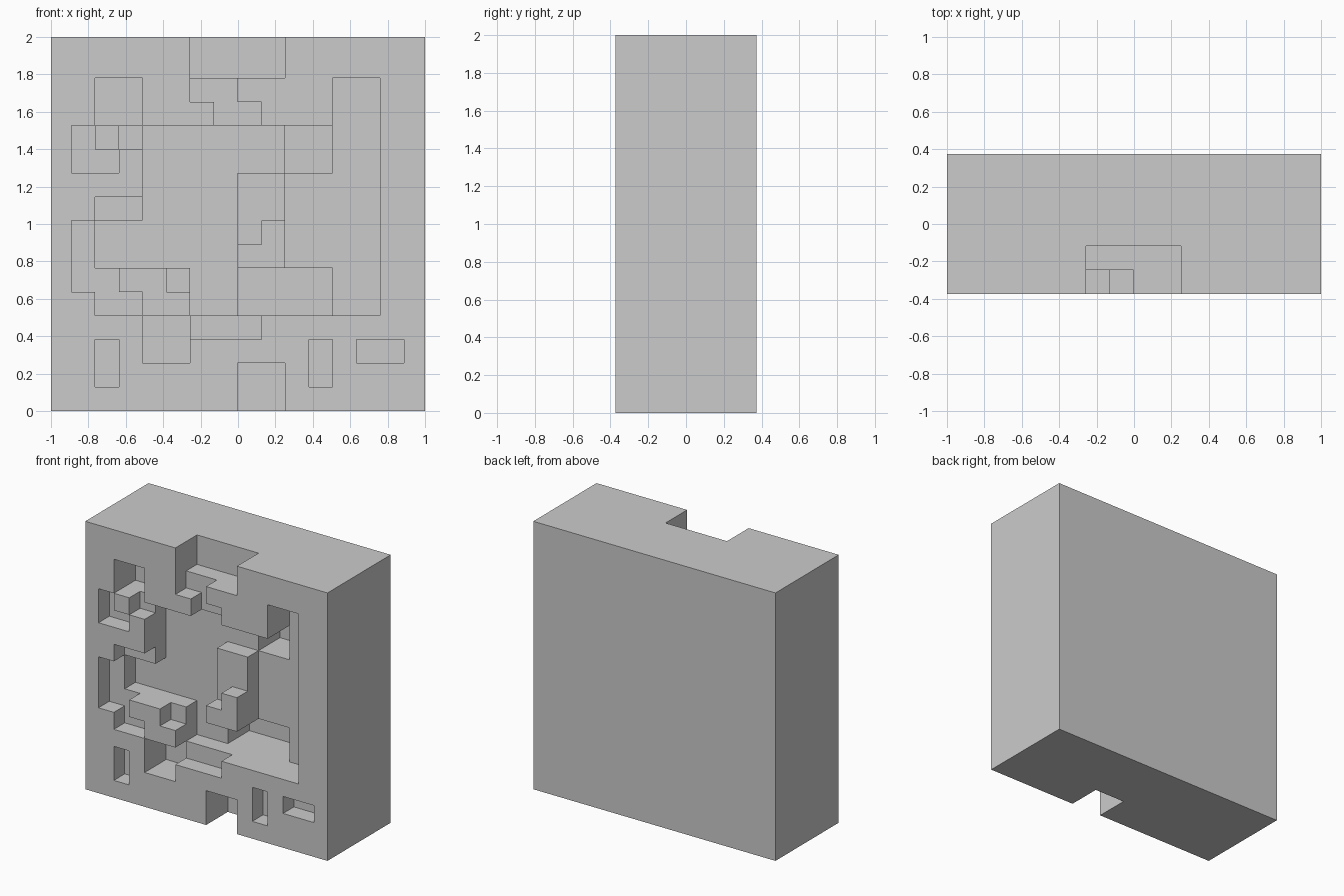
import bpy, bmesh
from mathutils import Vector

if "Cube" in bpy.data.objects:
    bpy.data.objects.remove(bpy.data.objects["Cube"])

S = 0.127                     # carving grid step
FRONT, BACK = -0.373, 0.373
OX, OZ = -0.002, 0.002        # small offset of the carving grid
xs = [-1] + [i * S + OX for i in range(-7, 8)] + [1]
zs = [0] + [k * S + OZ for k in range(1, 15)] + [2]
NX, NZ = len(xs) - 1, len(zs) - 1
depth = {}


def carve(x0, x1, z0, z1, d):
    """Set recess depth d (in grid steps) over a rectangle of the front."""
    for i in range(x0 + 8, x1 + 8):
        for k in range(z0, z1):
            depth[i, k] = d


# large recesses, two steps deep
carve(-4, 4, 6, 12, 2)
carve(-6, -4, 6, 8, 2)
carve(-2, 6, 4, 6, 2)
carve(4, 6, 4, 14, 2)
carve(-6, -4, 12, 14, 2)
carve(-4, -2, 2, 4, 2)
carve(-2, 2, 14, 15, 2)       # notch in the top edge
carve(0, 2, 0, 2, 2)          # notch in the bottom edge
carve(2, 4, 6, 10, 2)
# deepest pockets
carve(2, 4, 10, 12, 4)
carve(0, 4, 4, 6, 4)
# raised block in the middle
carve(0, 2, 6, 10, 1)
carve(0, 2, 6, 7, 0)
carve(1, 2, 7, 8, 0)
# shallow steps, one step deep
for rect in [(-2, 0, 13, 14), (-1, 1, 12, 13),                    # below top notch
             (-7, -5, 10, 11), (-7, -6, 11, 12), (-5, -4, 11, 12),  # upper left
             (-6, -4, 8, 9), (-7, -6, 5, 8),                      # left
             (-6, -5, 4, 6), (-5, -4, 4, 5), (-3, -2, 5, 6),      # lower left
             (-2, 1, 3, 4),                                       # bottom lip
             (-6, -5, 1, 3), (3, 4, 1, 3), (5, 7, 2, 3)]:         # small slots
    carve(*rect, 1)


def y_of(i, k):
    if not (0 <= i < NX and 0 <= k < NZ):
        return BACK
    d = depth.get((i, k), 0)
    return FRONT + d * S + (0.001 if d else 0)


bm = bmesh.new()


def quad(pts, normal):
    f = bm.faces.new([bm.verts.new(p) for p in pts])
    f.normal_update()
    if f.normal.dot(Vector(normal)) < 0:
        f.normal_flip()


# front cells and back
for i in range(NX):
    for k in range(NZ):
        a, b, c, e = xs[i], xs[i + 1], zs[k], zs[k + 1]
        for y, n in ((y_of(i, k), -1), (BACK, 1)):
            quad([(a, y, c), (b, y, c), (b, y, e), (a, y, e)], (0, n, 0))

# walls wherever neighbouring depths differ, including the outer sides
for i in range(NX + 1):
    for k in range(NZ):
        p, q = y_of(i - 1, k), y_of(i, k)
        if p != q:
            x, c, e = xs[i], zs[k], zs[k + 1]
            quad([(x, p, c), (x, q, c), (x, q, e), (x, p, e)], (1 if p < q else -1, 0, 0))
for i in range(NX):
    for k in range(NZ + 1):
        p, q = y_of(i, k - 1), y_of(i, k)
        if p != q:
            z, a, b = zs[k], xs[i], xs[i + 1]
            quad([(a, p, z), (a, q, z), (b, q, z), (b, p, z)], (0, 0, 1 if p < q else -1))

bmesh.ops.remove_doubles(bm, verts=bm.verts, dist=0.0001)
mesh = bpy.data.meshes.new("carved_wall_block")
bm.to_mesh(mesh)
bm.free()
bpy.context.collection.objects.link(bpy.data.objects.new("carved_wall_block", mesh))
